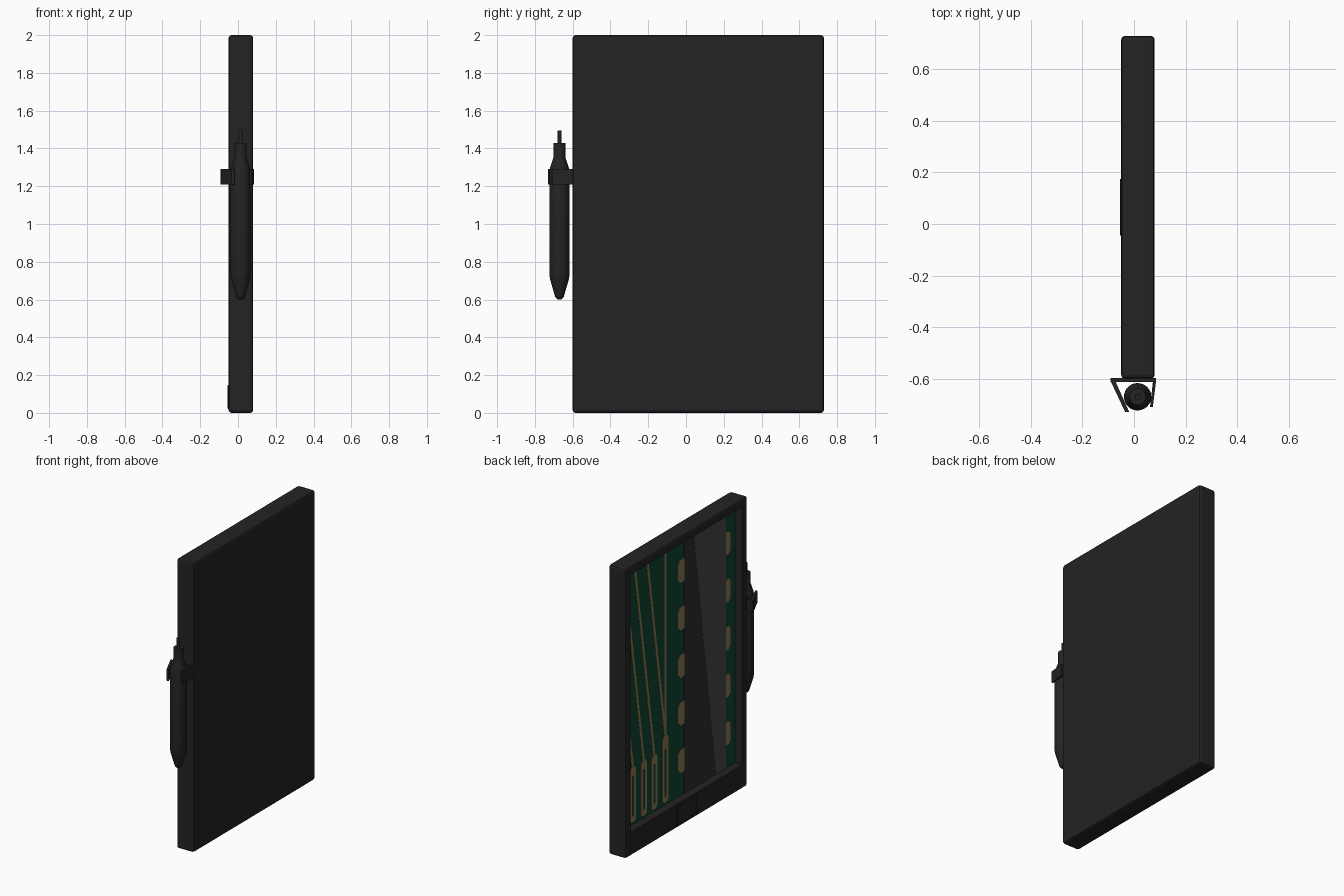
import bpy, bmesh, math

if "Cube" in bpy.data.objects:
    bpy.data.objects.remove(bpy.data.objects["Cube"])

def material(name, rgb):
    m = bpy.data.materials.new(name)
    m.diffuse_color = (*rgb, 1)
    m.use_nodes = True
    m.node_tree.nodes["Principled BSDF"].inputs["Base Color"].default_value = m.diffuse_color
    return m

BLACK = material("black plastic", (0.017, 0.017, 0.017))
GREEN = material("board green", (0.004, 0.060, 0.033))
GOLD = material("trace gold", (0.26, 0.18, 0.075))
DARK = material("dark band", (0.028, 0.028, 0.029))
GREY = material("grey sheen", (0.065, 0.064, 0.064))

def finish(name, bm, mat, smooth=None):
    bmesh.ops.recalc_face_normals(bm, faces=bm.faces)
    me = bpy.data.meshes.new(name)
    bm.to_mesh(me)
    bm.free()
    me.materials.append(mat)
    ob = bpy.data.objects.new(name, me)
    bpy.context.collection.objects.link(ob)
    bpy.ops.object.select_all(action='DESELECT')
    ob.select_set(True)
    bpy.context.view_layer.objects.active = ob
    if smooth:
        bpy.ops.object.shade_smooth_by_angle(angle=math.radians(smooth))
    return ob

def box(name, lo, hi, mat, bevel=0, seg=2):
    bm = bmesh.new()
    bmesh.ops.create_cube(bm, size=1)
    for v in bm.verts:
        v.co = [lo[i] if v.co[i] < 0 else hi[i] for i in range(3)]
    if bevel:
        bmesh.ops.bevel(bm, geom=bm.edges[:], offset=bevel, segments=seg,
                        profile=0.5, affect='EDGES')
    return finish(name, bm, mat)

def prism(name, polys, mat, to3d, offset):
    """Extrude each 2D polygon along an offset vector."""
    bm = bmesh.new()
    for p in polys:
        f = bm.faces.new([bm.verts.new(to3d(*q)) for q in p])
        ext = bmesh.ops.extrude_face_region(bm, geom=[f], use_keep_orig=True)
        bmesh.ops.translate(bm, vec=offset,
                            verts=[g for g in ext["geom"] if isinstance(g, bmesh.types.BMVert)])
    return finish(name, bm, mat)

# Tablet body with a deep screen recess on the -x face
Y0, Y1, Z0, Z1, XS = -0.545, 0.675, 0.165, 1.945, 0.01
body = box("tablet_body", (-0.05, -0.60, 0), (0.08, 0.73, 2), BLACK, 0.015)
cutter = box("recess_cutter", (-0.2, Y0, Z0), (XS, Y1, Z1), BLACK)
cutter.hide_render = True
bpy.context.view_layer.objects.active = body
mod = body.modifiers.new("recess", 'BOOLEAN')
mod.operation, mod.object, mod.solver = 'DIFFERENCE', cutter, 'EXACT'
bpy.ops.object.modifier_apply(modifier=mod.name)
bpy.data.objects.remove(cutter)

# Button on the lower bezel
box("bezel_button", (-0.055, -0.045, 0.02), (-0.04, 0.175, 0.148), BLACK, 0.003, 1)

# Screen artwork as thin stacked plates
def plate(name, polys, mat, x):
    return prism(name, polys, mat, lambda y, z: (x, y, z), (0.003, 0, 0))

def rect(y0, y1, z0, z1):
    return [(y0, z0), (y1, z0), (y1, z1), (y0, z1)]

plate("board_screen", [rect(Y0, Y1, Z0, Z1)], GREEN, XS - 0.002)
plate("dark_stripe", [rect(-0.44, 0.01, Z0, Z1)], DARK, XS - 0.004)
plate("grey_sheen", [[(-0.44, Z0), (-0.33, Z0), (-0.085, Z1), (-0.44, Z1)]], GREY, XS - 0.006)

# Gold contact blocks in rows on both sides of the stripe
blocks = []
for i in range(5):
    z = 0.40 + 0.328 * i
    for y, s, w in ((0.01, 1, 0.066), (-0.44, -1, 0.055)):
        blocks.append([(y, z - 0.08), (y + s * (w - 0.02), z - 0.08), (y + s * w, z - 0.055),
                       (y + s * w, z + 0.055), (y + s * (w - 0.02), z + 0.08), (y, z + 0.08)])
plate("contact_blocks", blocks, GOLD, XS - 0.004)

# Gold traces: slanted lines that end in ring shaped pads
SLOPE, W = 0.155, 0.011
def octagon(y, a, z0, z1):
    c = a * 0.5
    return [(y - a, z0 + c), (y - c, z0), (y + c, z0), (y + a, z0 + c),
            (y + a, z1 - c), (y + c, z1), (y - c, z1), (y - a, z1 - c)]

traces = [rect(0.214 - W, 0.214 + W, 0.55, Z1)]
for y, top in ((0.214, 0.64), (0.335, 0.55), (0.45, 0.56), (0.57, 0.56)):
    zt = min(Z1, top + (Y1 - W - y) / SLOPE)
    ye = y + SLOPE * (zt - top)
    traces.append([(y - W, top - 0.01), (y + W, top - 0.01), (ye + W, zt), (ye - W, zt)])
    outer, inner = octagon(y, 0.034, 0.18, top), octagon(y, 0.012, 0.22, top - 0.06)
    for k in range(8):
        j = (k + 1) % 8
        traces.append([outer[k], outer[j], inner[j], inner[k]])
plate("gold_traces", traces, GOLD, XS - 0.004)

# Stylus: lathed profile
profile = [(0, 0.60), (0.012, 0.602), (0.022, 0.612), (0.028, 0.632), (0.049, 0.705),
           (0.053, 0.73), (0.053, 1.28), (0.049, 1.30), (0.032, 1.352), (0.032, 1.43),
           (0.011, 1.43), (0.011, 1.495), (0, 1.495)]
bm = bmesh.new()
vs = [bm.verts.new((r, 0, z)) for r, z in profile]
es = [bm.edges.new(p) for p in zip(vs, vs[1:])]
bmesh.ops.spin(bm, geom=vs + es, cent=(0, 0, 0), axis=(0, 0, 1), angle=math.tau, steps=32)
bmesh.ops.remove_doubles(bm, verts=bm.verts, dist=0.0002)
stylus = finish("stylus", bm, BLACK, 35)
stylus.location = (0.014, -0.67, 0)

# Stylus clip: back strip with two leaning arms
clip = [[(-0.092, -0.598), (-0.092, -0.612), (0.086, -0.612), (0.086, -0.598)],
        [(-0.092, -0.606), (-0.034, -0.73), (-0.018, -0.73), (-0.074, -0.606)],
        [(0.086, -0.606), (0.073, -0.71), (0.062, -0.71), (0.074, -0.606)]]
prism("stylus_clip", clip, BLACK, lambda x, y: (x, y, 1.21), (0, 0, 0.08))
